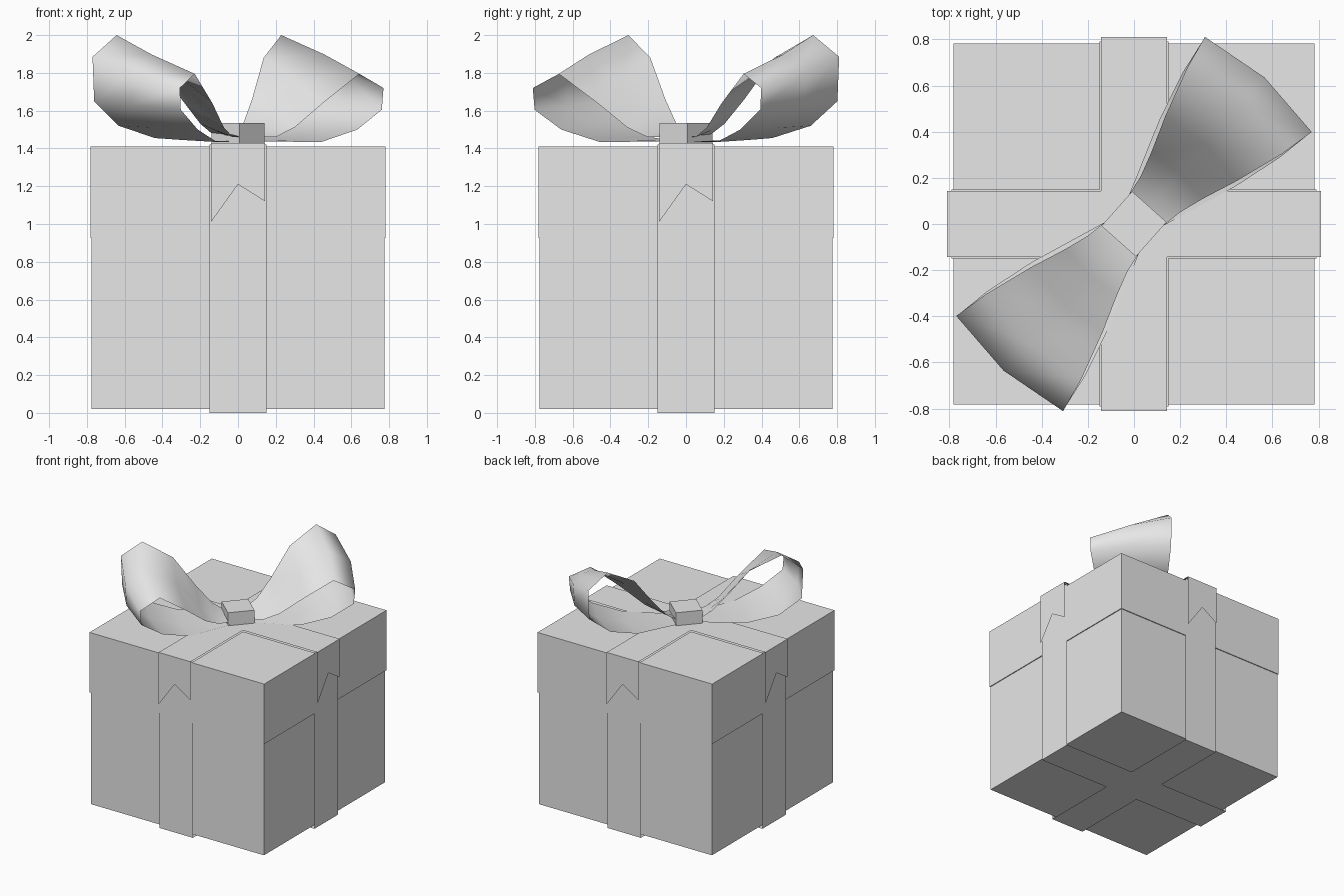
import bpy
import math
from mathutils import Matrix, Vector

cube = bpy.data.objects.get("Cube")
if cube:
    bpy.data.objects.remove(cube, do_unlink=True)

grey = bpy.data.materials.new("plain grey")
grey.use_nodes = True
tone = (0.8, 0.8, 0.8, 1)
grey.diffuse_color = tone
grey.node_tree.nodes["Principled BSDF"].inputs["Base Color"].default_value = tone


def make_object(name, verts, faces, turn=0.0):
    mesh = bpy.data.meshes.new(name)
    mesh.from_pydata(verts, [], faces)
    mesh.transform(Matrix.Rotation(turn, 4, "Z"))
    mesh.materials.append(grey)
    obj = bpy.data.objects.new(name, mesh)
    bpy.context.collection.objects.link(obj)
    return obj


def make_block(name, half, bottom, top, turn=0.0):
    ring = [(-half, -half), (half, -half), (half, half), (-half, half)]
    verts = [(x, y, z) for z in (bottom, top) for x, y in ring]
    sides = [(i, (i + 1) % 4, (i + 1) % 4 + 4, i + 4) for i in range(4)]
    return make_object(name, verts, sides + [(3, 2, 1, 0), (4, 5, 6, 7)], turn)


# Box body and lid
make_block("box_body", 0.775, 0.02, 0.95)
make_block("box_lid", 0.782, 0.925, 1.41)

# Two thin ribbon bands wrapped right round the box
reach, half, top = 0.79, 0.15, 1.42
for name, turn in (("ribbon_front_back", 0), ("ribbon_side_side", math.pi / 2)):
    loop = [(-reach, 0), (-reach, top), (reach, top), (reach, 0)]
    verts = [(x, y, z) for y, z in loop for x in (-half, half)]
    faces = [(2 * i, 2 * i + 1, (2 * i + 3) % 8, (2 * i + 2) % 8) for i in range(4)]
    make_object(name, verts, faces, turn)

# Four notched ribbon tails, draped from the middle over each edge
reach, half, top = 0.81, 0.143, 1.43
for i, side in enumerate(("front", "left", "back", "right")):
    verts = [(-half, 0, top), (half, 0, top), (half, -reach, top), (-half, -reach, top),
             (half, -reach, 1.12), (0, -reach, 1.21), (-half, -reach, 1.01)]
    make_object("ribbon_tail_" + side, verts, [(0, 3, 2, 1), (3, 6, 5), (3, 5, 2), (2, 5, 4)],
                i * math.pi / 2)

# Bow loops: distance out, half width, height of raised edge, height of low edge
bow_turn = math.radians(48.3)
stations = [
    (0.08, 0.10, 1.47, 1.46), (0.17, 0.115, 1.53, 1.46), (0.28, 0.15, 1.66, 1.51),
    (0.44, 0.21, 1.88, 1.64), (0.655, 0.277, 2.0, 1.795), (0.81, 0.31, 1.885, 1.72),
    (0.80, 0.307, 1.65, 1.605), (0.635, 0.28, 1.52, 1.5), (0.415, 0.22, 1.455, 1.434),
    (0.08, 0.10, 1.44, 1.437)]
for name, sign in (("bow_loop_left", 1), ("bow_loop_right", -1)):
    verts = []
    for out, width, high, low in stations:
        verts += [(sign * out, width, high),
                  (sign * out * 1.05, 0, (high + low) / 2),
                  (sign * out, -width, low)]
    faces = []
    for row in range(len(stations) - 1):
        for col in range(2):
            a = row * 3 + col
            quad = (a, a + 1, a + 4, a + 3)
            faces.append(quad if sign > 0 else quad[::-1])
    bow = make_object(name, verts, faces, bow_turn)
    for poly in bow.data.polygons:
        poly.use_smooth = True

# Square knot in the middle of the bow
make_block("bow_knot", 0.1, 1.43, 1.535, bow_turn)
